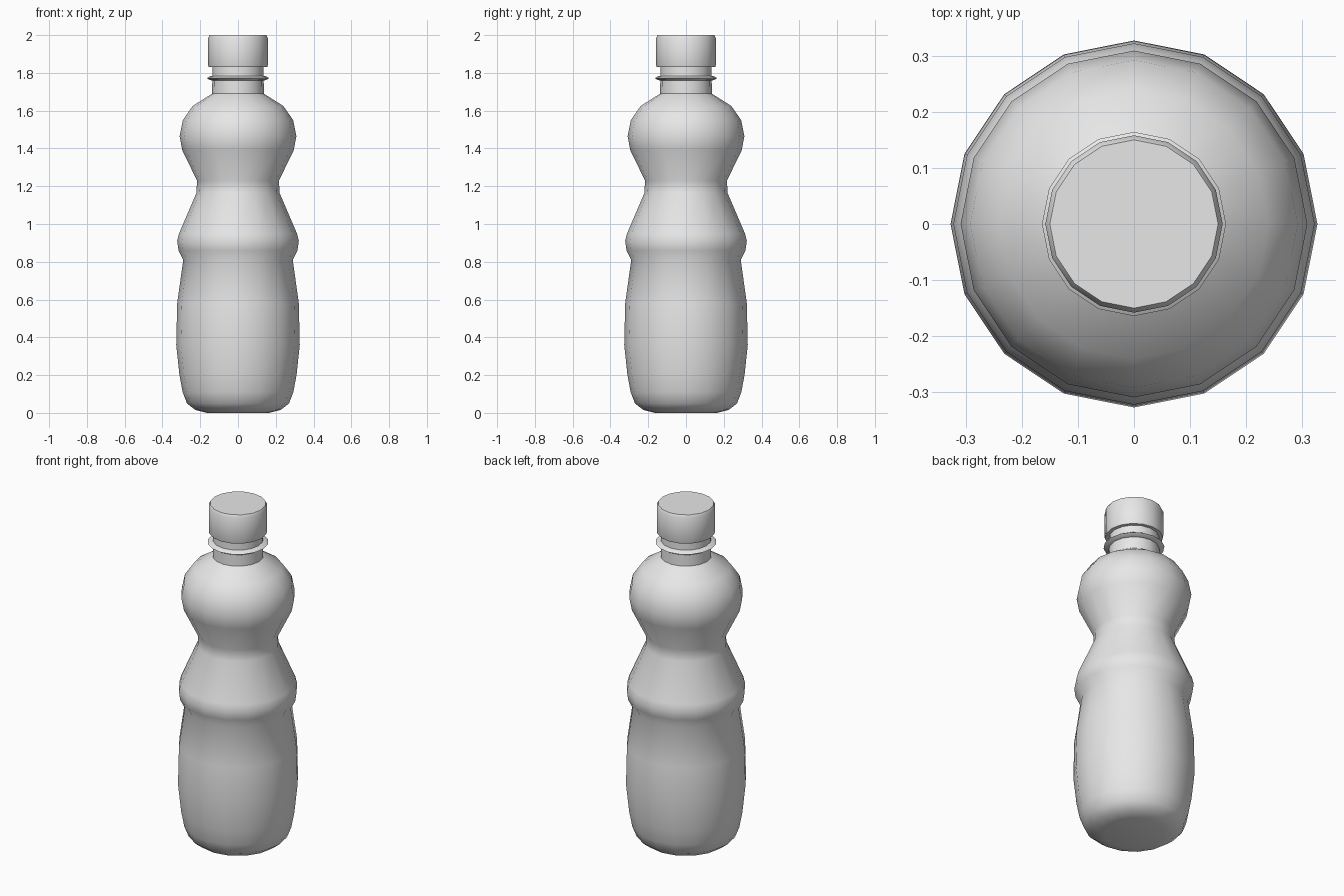
import bpy, bmesh, math

if "Cube" in bpy.data.objects:
    bpy.data.objects.remove(bpy.data.objects["Cube"])

SIDES = 16

mat = bpy.data.materials.new("plain grey")
mat.diffuse_color = (0.8, 0.8, 0.8, 1)
mat.use_nodes = True
mat.node_tree.nodes["Principled BSDF"].inputs["Base Color"].default_value = mat.diffuse_color


def lathe(name, profile, close_start=True, close_end=True):
    """Turn (radius, height) points about z, with vertices on the axes."""
    bm = bmesh.new()
    rings = []
    for r, z in profile:
        rings.append([bm.verts.new((r * math.cos(2 * math.pi * i / SIDES),
                                    r * math.sin(2 * math.pi * i / SIDES), z))
                      for i in range(SIDES)])
    for a, b in zip(rings, rings[1:]):
        for i in range(SIDES):
            j = (i + 1) % SIDES
            bm.faces.new((a[i], a[j], b[j], b[i]))
    if close_start:
        bm.faces.new(rings[0][::-1])
    if close_end:
        bm.faces.new(rings[-1])
    me = bpy.data.meshes.new(name)
    bm.to_mesh(me)
    bm.free()
    me.materials.append(mat)
    ob = bpy.data.objects.new(name, me)
    bpy.context.collection.objects.link(ob)
    bpy.ops.object.select_all(action='DESELECT')
    ob.select_set(True)
    bpy.context.view_layer.objects.active = ob
    bpy.ops.object.shade_smooth_by_angle(angle=math.radians(50))
    return ob


# Bottle: base, grip waist, shoulder and neck
lathe("bottle_body", [
    (0.165, 0.0), (0.225, 0.015), (0.27, 0.05), (0.293, 0.11), (0.31, 0.20),
    (0.327, 0.36), (0.322, 0.58), (0.29, 0.81), (0.315, 0.86), (0.322, 0.91),
    (0.312, 0.95), (0.22, 1.165), (0.217, 1.23), (0.295, 1.39), (0.309, 1.465),
    (0.292, 1.55), (0.24, 1.625), (0.137, 1.69), (0.135, 1.85)])

# Thin ring round the neck
lathe("neck_ring", [(0.13, 1.758), (0.15, 1.763), (0.164, 1.772),
                    (0.15, 1.781), (0.13, 1.786)])

# Screw cap
lathe("cap", [(0.155, 1.832), (0.158, 1.84), (0.158, 1.985), (0.15, 2.0)])
